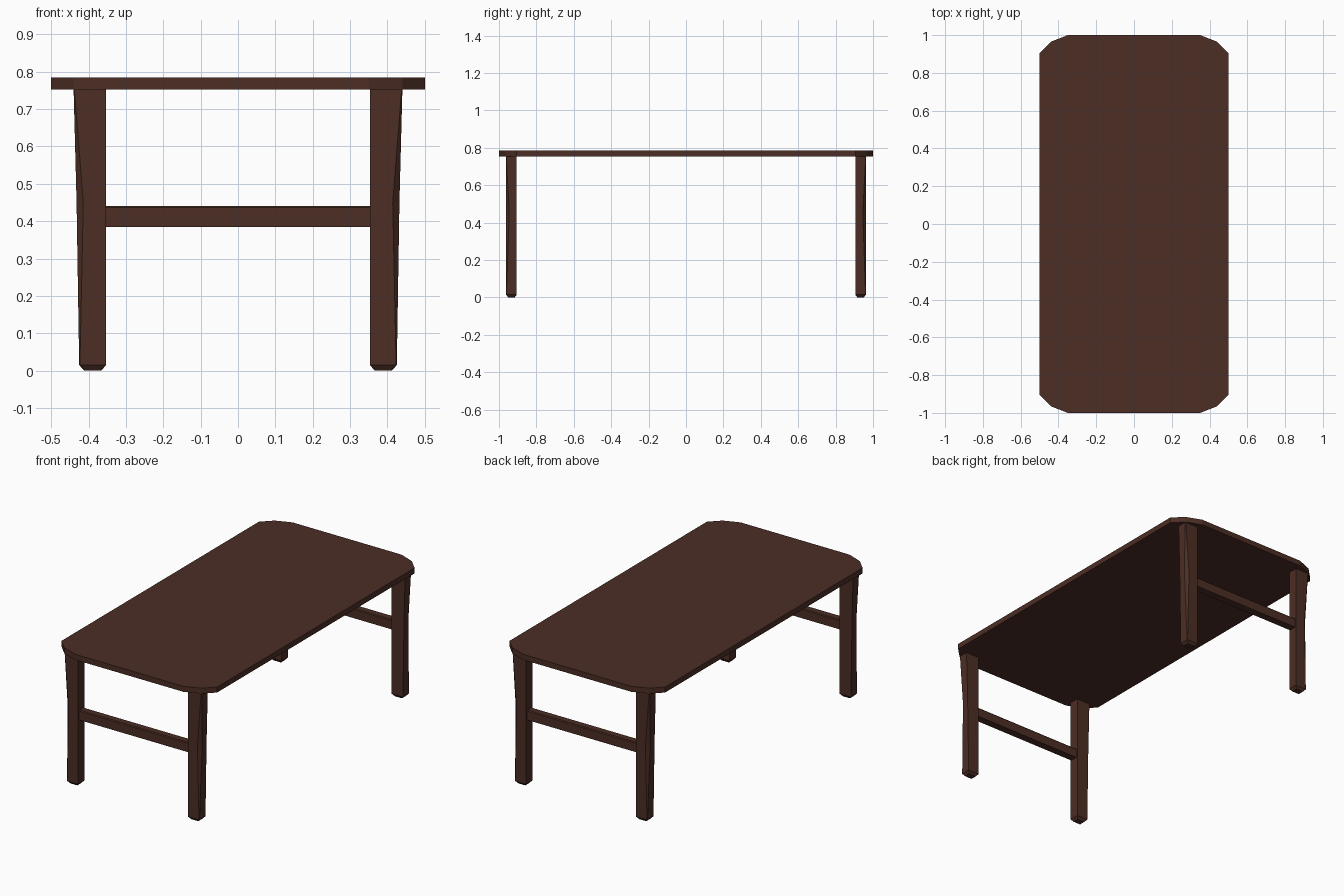
import bpy, bmesh

if "Cube" in bpy.data.objects:
    bpy.data.objects.remove(bpy.data.objects["Cube"])

wood = bpy.data.materials.new("dark walnut")
wood.diffuse_color = (0.072, 0.027, 0.018, 1)
wood.use_nodes = True
wood.node_tree.nodes["Principled BSDF"].inputs["Base Color"].default_value = wood.diffuse_color


def loft(name, rings):
    """Closed solid through a list of rings with equal point counts."""
    bm = bmesh.new()
    vs = [[bm.verts.new(p) for p in r] for r in rings]
    n = len(vs[0])
    for a, b in zip(vs, vs[1:]):
        for i in range(n):
            j = (i + 1) % n
            bm.faces.new((a[i], a[j], b[j], b[i]))
    bm.faces.new(vs[0])
    bm.faces.new(vs[-1])
    bmesh.ops.recalc_face_normals(bm, faces=bm.faces)
    me = bpy.data.meshes.new(name)
    bm.to_mesh(me)
    bm.free()
    me.materials.append(wood)
    ob = bpy.data.objects.new(name, me)
    bpy.context.collection.objects.link(ob)
    return ob


# Tabletop with clipped round corners
corner = [(0.5, 0.905), (0.44, 0.965), (0.35, 1.0)]
outline = (corner + [(-x, y) for x, y in reversed(corner)]
           + [(-x, -y) for x, y in corner] + [(x, -y) for x, y in reversed(corner)])
loft("tabletop", [[(x, y, z) for x, y in outline] for z in (0.753, 0.785)])


# Legs: tapered, outer corner scooped away most at mid height
def leg(name, sx, sy):
    # z, inner x, outer x, inner y, outer y, corner cut
    levels = [(0.0, 0.366, 0.411, 0.916, 0.951, 0.002),
              (0.015, 0.353, 0.425, 0.905, 0.962, 0.002),
              (0.45, 0.353, 0.432, 0.905, 0.963, 0.018),
              (0.755, 0.353, 0.44, 0.905, 0.963, 0.002)]
    rings = []
    for z, x0, x1, y0, y1, c in levels:
        pts = [(x0, y0), (x1, y0), (x1, y1 - c), (x1 - c, y1), (x0, y1)]
        rings.append([(sx * x, sy * y, z) for x, y in pts])
    loft(name, rings)


# Cross rails between each pair of legs, top edges slightly eased
def rail(name, sy):
    prof = [(0.911, 0.385), (0.955, 0.385), (0.955, 0.436),
            (0.951, 0.441), (0.915, 0.441), (0.911, 0.436)]
    loft(name, [[(x, sy * y, z) for y, z in prof] for x in (-0.356, 0.356)])


for sy, end in ((-1, "front"), (1, "back")):
    rail(end + "_rail", sy)
    for sx, side in ((-1, "left"), (1, "right")):
        leg(f"{end}_{side}_leg", sx, sy)
